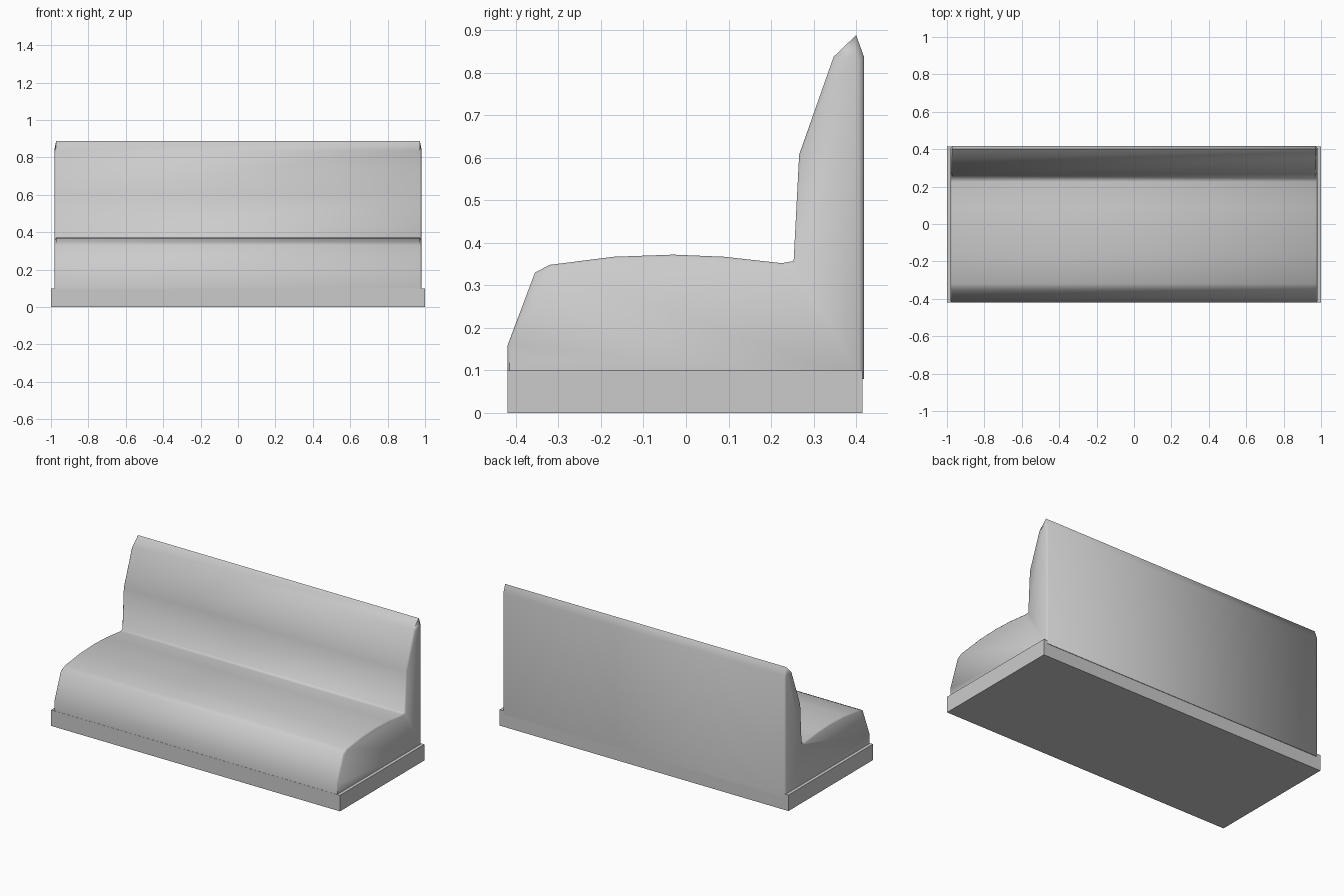
import bpy, bmesh
from math import radians

if "Cube" in bpy.data.objects:
    bpy.data.objects.remove(bpy.data.objects["Cube"])

# Base plinth
bpy.ops.mesh.primitive_cube_add(size=1, location=(0, -0.0025, 0.05))
base = bpy.context.object
base.name = "base_plinth"
base.scale = (2, 0.835, 0.1)
bpy.ops.object.transform_apply(location=True, scale=True)

# Side profile (y, z) of the padded seat and backrest
profile = [(-0.419, 0.08), (-0.419, 0.16), (-0.355, 0.33), (-0.32, 0.348),
           (-0.17, 0.367), (-0.03, 0.372), (0.09, 0.367), (0.225, 0.352),
           (0.253, 0.357), (0.266, 0.607), (0.347, 0.837), (0.40, 0.888),
           (0.418, 0.838), (0.418, 0.08)]


def end_point(y, z):
    """Slightly tucked-in version of a profile point for the end caps."""
    if z > 0.88:
        return y, 0.85
    if z > 0.8:
        return (y + 0.006, z - 0.01) if y < 0.4 else (y - 0.012, z - 0.01)
    if z > 0.5:
        return y + 0.005, z
    if z > 0.3:
        return y + 0.004, z - 0.008
    return (y + 0.004 if y < 0 else y - 0.012), z


# Upholstery: rings along x, with rounded-over ends
tucked = [end_point(*p) for p in profile]
stations = [(-0.98, tucked), (-0.972, profile), (0.972, profile), (0.98, tucked)]
bm = bmesh.new()
rings = [[bm.verts.new((x, y, z)) for y, z in pts] for x, pts in stations]
n = len(profile)
for a, b in zip(rings, rings[1:]):
    for i in range(n):
        j = (i + 1) % n
        bm.faces.new((a[i], a[j], b[j], b[i]))
bm.faces.new(rings[0])
bm.faces.new(rings[-1][::-1])
bmesh.ops.recalc_face_normals(bm, faces=bm.faces)
mesh = bpy.data.meshes.new("padded_seat_and_back")
bm.to_mesh(mesh)
bm.free()
seat = bpy.data.objects.new("padded_seat_and_back", mesh)
bpy.context.collection.objects.link(seat)

# Soft shading on the cushions
bpy.ops.object.select_all(action='DESELECT')
seat.select_set(True)
bpy.context.view_layer.objects.active = seat
bpy.ops.object.shade_smooth_by_angle(angle=radians(60))
